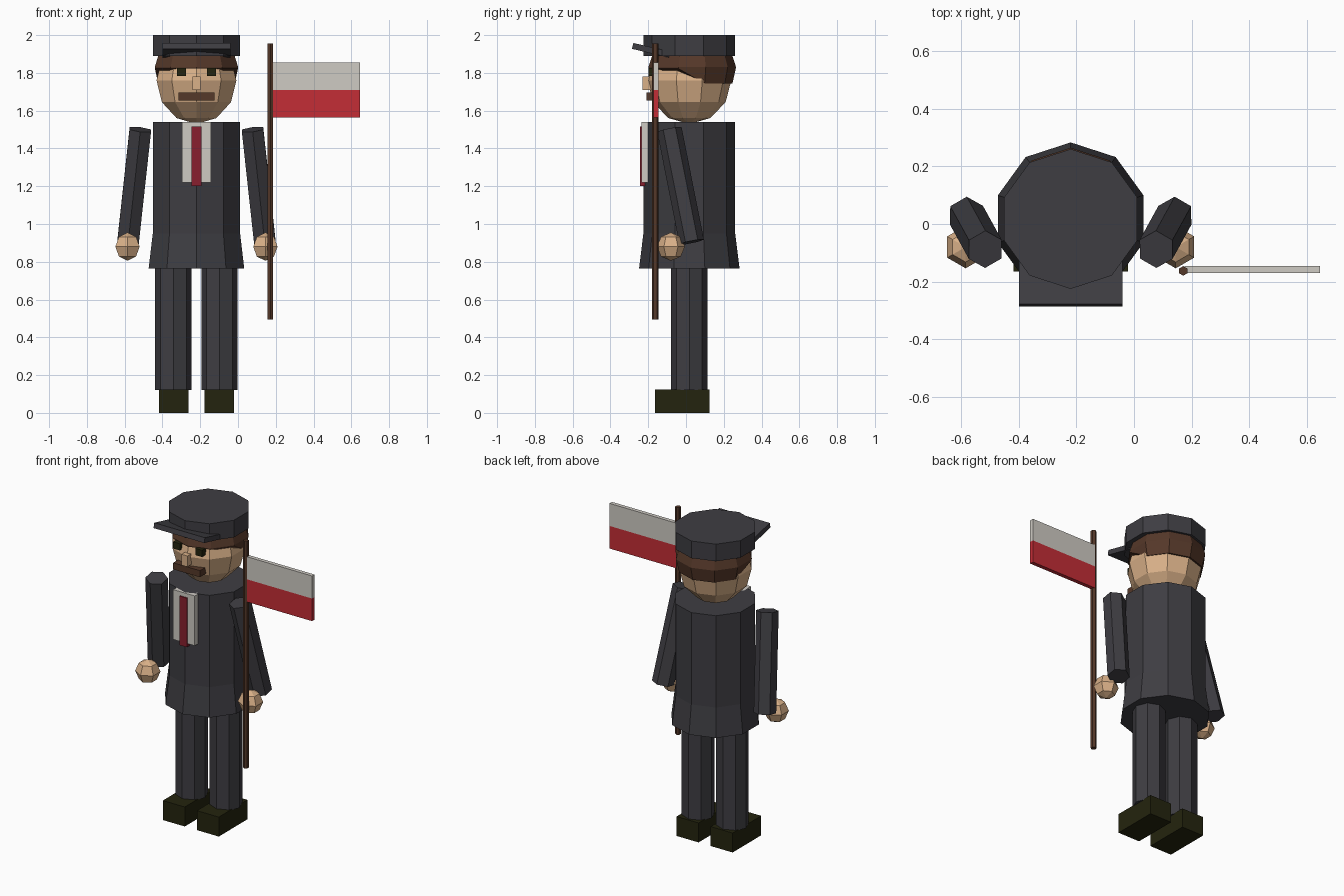
import bpy, bmesh, math
from mathutils import Vector, Matrix

if "Cube" in bpy.data.objects:
    bpy.data.objects.remove(bpy.data.objects["Cube"])

CX, CY = -0.22, 0.0175          # body axis


def mat(name, rgb):
    m = bpy.data.materials.new(name)
    lin = [((c / 255 + 0.055) / 1.055) ** 2.4 for c in rgb]
    m.diffuse_color = (*lin, 1)
    m.use_nodes = True
    m.node_tree.nodes["Principled BSDF"].inputs["Base Color"].default_value = m.diffuse_color
    return m


CLOTH = mat("charcoal cloth", (62, 61, 66))
SKIN = mat("skin", (218, 177, 137))
BROWN = mat("dark brown", (85, 56, 41))
BLACK = mat("olive black", (36, 36, 14))
WHITE = mat("off white", (207, 203, 196))
RED = mat("flag red", (196, 45, 54))
WINE = mat("wine red", (136, 31, 46))


def finish(name, bm, material):
    bmesh.ops.recalc_face_normals(bm, faces=bm.faces)
    me = bpy.data.meshes.new(name)
    bm.to_mesh(me)
    bm.free()
    me.materials.append(material)
    ob = bpy.data.objects.new(name, me)
    bpy.context.collection.objects.link(ob)
    return ob


def lathe(name, sides, rings, center, material, matrix=None):
    """Stack of (z, radius) polygons with a vertex pointing to -y, capped."""
    bm = bmesh.new()
    loops = []
    for z, r in rings:
        loop = []
        for i in range(sides):
            a = -math.pi / 2 + 2 * math.pi * i / sides
            loop.append(bm.verts.new((r * math.cos(a), r * math.sin(a), z)))
        loops.append(loop)
    for lo, hi in zip(loops, loops[1:]):
        for i in range(sides):
            j = (i + 1) % sides
            bm.faces.new((lo[i], lo[j], hi[j], hi[i]))
    bm.faces.new(loops[0])
    bm.faces.new(loops[-1])
    bmesh.ops.remove_doubles(bm, verts=bm.verts, dist=0.0005)
    if matrix:
        bm.transform(matrix)
    bm.transform(Matrix.Translation(center))
    return finish(name, bm, material)


def ball(name, sides, steps, r, rz, center, material):
    rings = []
    for k in range(steps + 1):
        a = -math.pi / 2 + math.pi * k / steps
        rings.append((rz * math.sin(a), max(r * math.cos(a), 0.002)))
    return lathe(name, sides, rings, center, material)


def box(name, x, y, z, material, tilt=0.0):
    """Box from (min, max) pairs, optionally tilted about x."""
    bm = bmesh.new()
    bmesh.ops.create_cube(bm, size=1)
    size = [b - a for a, b in (x, y, z)]
    mid = Vector([(a + b) / 2 for a, b in (x, y, z)])
    bm.transform(Matrix.Translation(mid) @ Matrix.Rotation(tilt, 4, 'X')
                 @ Matrix.Diagonal((*size, 1)))
    return finish(name, bm, material)


def across(half, off=0.0):
    return (CX + off - half, CX + off + half)


# Coat with flared hem
lathe("coat", 10, [(0.765, 0.266), (0.95, 0.243), (1.54, 0.243)], (CX, CY, 0), CLOTH)
box("shirt_front", across(0.077), (-0.235, -0.16), (1.22, 1.54), WHITE)
box("tie", across(0.026), (-0.243, -0.2), (1.20, 1.515), WINE)

# Head and face
ball("head", 10, 6, 0.222, 0.23, (CX, CY, 1.76), SKIN)
box("nose", across(0.021), (-0.23, -0.16), (1.71, 1.78), SKIN)
box("moustache", across(0.095), (-0.208, -0.13), (1.655, 1.697), BROWN)

# Hair cap, longer at the back than at the front
hair = lathe("hair", 10, [(1.745, 0.213), (1.83, 0.232), (1.93, 0.2)], (CX, 0.033, 0), BROWN)
for v in hair.data.vertices:
    if v.co.z < 1.8 and v.co.y < 0.05:
        v.co.z = 1.822
        v.co.x = CX + (v.co.x - CX) * 1.085
        v.co.y = 0.033 + (v.co.y - 0.033) * 1.085

# Cap
lathe("cap", 10, [(1.89, 0.243), (2.0, 0.243)], (CX, CY, 0), CLOTH)
box("cap_visor", across(0.18), (-0.285, -0.085), (1.904, 1.936), CLOTH, -0.23)

# Paired parts
for side, s in (("left", 1), ("right", -1)):
    box(side + "_eye", across(0.024, s * 0.079), (-0.198, -0.12), (1.783, 1.826), BLACK)
    lathe(side + "_leg", 8, [(0.12, 0.0965), (0.8, 0.0965)], (CX + s * 0.122, CY, 0), CLOTH)
    box(side + "_shoe", across(0.078, s * 0.121), (-0.165, 0.125), (0, 0.125), BLACK)
    top = Vector((CX + s * 0.297, -0.088, 1.5))
    low = Vector((CX + s * 0.362, 0.03, 0.905))
    axis = top - low
    turn = Vector((0, 0, 1)).rotation_difference(axis).to_matrix().to_4x4()
    lathe(side + "_arm", 6, [(0, 0.066), (axis.length, 0.066)], low, CLOTH, turn)
    ball(side + "_hand", 6, 4, 0.074, 0.074, (CX + s * 0.365, -0.08, 0.88), SKIN)

# Flag on its pole
lathe("flag_pole", 6, [(0.495, 0.0165), (1.955, 0.0165)], (0.171, -0.163, 0), BROWN)
box("flag_upper_stripe", (0.175, 0.646), (-0.171, -0.146), (1.71, 1.855), WHITE)
box("flag_lower_stripe", (0.175, 0.646), (-0.171, -0.146), (1.565, 1.71), RED)
